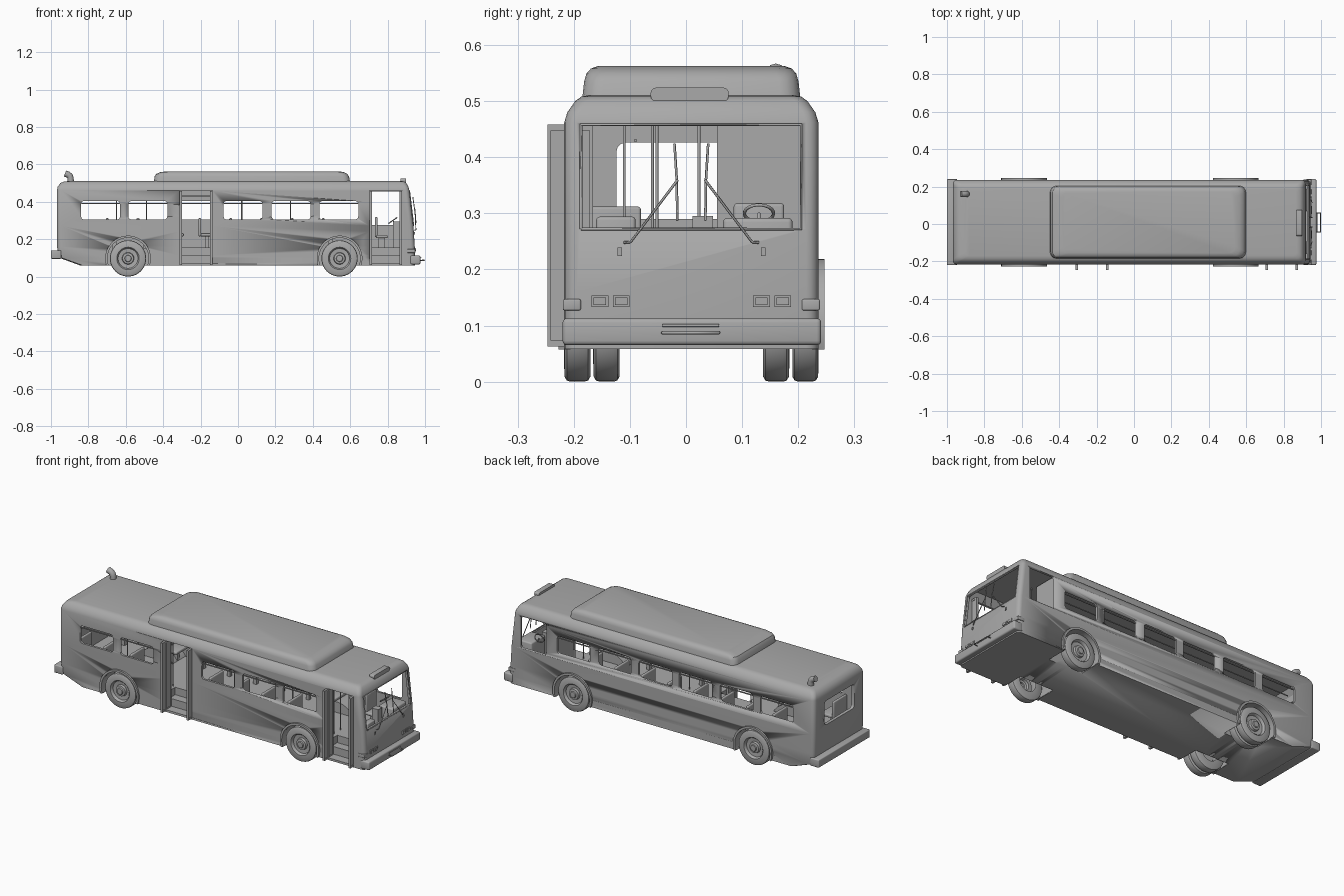
import bpy, bmesh, math
from mathutils import Vector, Matrix

if "Cube" in bpy.data.objects:
    bpy.data.objects.remove(bpy.data.objects["Cube"])

CY = 0.0095            # centre line of the body
HALF = 0.2265          # half width of the body
WIN_X = [-0.735, -0.482, -0.225, 0.027, 0.284, 0.539]
DOORS = [(-0.313, -0.137), (0.703, 0.877)]
WHEELS = [-0.588, 0.543]

grey = bpy.data.materials.new("plain grey")
grey.diffuse_color = (0.4, 0.4, 0.4, 1)
grey.use_nodes = True
grey.node_tree.nodes["Principled BSDF"].inputs["Base Color"].default_value = grey.diffuse_color


def finish(name, bm, smooth=True):
    bmesh.ops.recalc_face_normals(bm, faces=bm.faces)
    me = bpy.data.meshes.new(name)
    bm.to_mesh(me)
    bm.free()
    ob = bpy.data.objects.new(name, me)
    bpy.context.collection.objects.link(ob)
    me.materials.append(grey)
    if smooth:
        shade(ob)
    return ob


def shade(ob):
    bpy.ops.object.select_all(action='DESELECT')
    ob.select_set(True)
    bpy.context.view_layer.objects.active = ob
    bpy.ops.object.shade_smooth_by_angle(angle=math.radians(32))


def add_box(bm, x, y, z, round_axis=None, r=0.0):
    """Box from ranges; edges along round_axis (or all for 3) get rounded."""
    vs = bmesh.ops.create_cube(bm, size=1)['verts']
    for v in vs:
        v.co = Vector([(b[0] + b[1]) / 2 + c * (b[1] - b[0]) for c, b in zip(v.co, (x, y, z))])
    if round_axis is not None:
        es = {e for v in vs for e in v.link_edges}
        if round_axis < 3:
            es = [e for e in es if abs((e.verts[0].co - e.verts[1].co).normalized()[round_axis]) > 0.9]
        bmesh.ops.bevel(bm, geom=list(es), offset=r, segments=3, profile=0.5, affect='EDGES')


def box(name, x, y, z, round_axis=None, r=0.0):
    bm = bmesh.new()
    add_box(bm, x, y, z, round_axis, r)
    return finish(name, bm)


def loft(name, levels, corner):
    """Stack rounded rectangles given as (z, rear x, front x, half width)."""
    bm = bmesh.new()
    rings = []
    for z, x0, x1, h in levels:
        ring = []
        for cx, cy, a0 in ((x1, h, 0), (x0, h, 90), (x0, -h, 180), (x1, -h, 270)):
            px = cx - math.copysign(corner, cx)
            py = cy - math.copysign(corner, cy)
            for i in range(5):
                a = math.radians(a0 + i * 22.5)
                ring.append(bm.verts.new((px + corner * math.cos(a), CY + py + corner * math.sin(a), z)))
        rings.append(ring)
    n = len(rings[0])
    for a, b in zip(rings, rings[1:]):
        for i in range(n):
            bm.faces.new((a[i], a[(i + 1) % n], b[(i + 1) % n], b[i]))
    bm.faces.new(rings[0])
    bm.faces.new(rings[-1])
    return finish(name, bm, False)


def lathe(name, profile, x, y, z, side, steps=40):
    """Spin (radius, outward offset) points round a crosswise axle."""
    bm = bmesh.new()
    vs = [bm.verts.new((x + r, y + side * d, z)) for r, d in profile]
    es = [bm.edges.new(p) for p in zip(vs, vs[1:])]
    bmesh.ops.spin(bm, geom=vs + es, cent=(x, y, z), axis=(0, 1, 0), angle=math.tau, steps=steps)
    bmesh.ops.remove_doubles(bm, verts=bm.verts, dist=1e-5)
    return finish(name, bm)


def tube(name, paths, r, sides=4):
    cu = bpy.data.curves.new(name, 'CURVE')
    cu.dimensions = '3D'
    cu.bevel_depth = r
    cu.bevel_resolution = max(0, sides // 2 - 2)
    cu.use_fill_caps = True
    for pts in paths:
        sp = cu.splines.new('POLY')
        sp.points.add(len(pts) - 1)
        for p, c in zip(sp.points, pts):
            p.co = (*c, 1)
    ob = bpy.data.objects.new(name, cu)
    bpy.context.collection.objects.link(ob)
    cu.materials.append(grey)
    return ob


# Body shell: outer loft, hollowed and cut
body = loft("body", [(0.058, -0.84, 0.945, HALF), (0.1, -0.955, 0.945, HALF), (0.16, -0.968, 0.945, HALF),
                     (0.272, -0.968, 0.938, HALF), (0.462, -0.968, 0.916, HALF), (0.48, -0.964, 0.911, 0.221),
                     (0.5, -0.95, 0.9, 0.207), (0.508, -0.93, 0.888, 0.196), (0.511, -0.90, 0.87, 0.18)], 0.022)
cutters = [loft("cut_cabin", [(0.155, -0.95, 0.93, 0.214), (0.272, -0.95, 0.925, 0.214),
                              (0.462, -0.95, 0.902, 0.214), (0.497, -0.93, 0.885, 0.19)], 0.015)]
for i, x in enumerate(WIN_X):
    sides = [(0.15, 0.3)] if i == 2 else [(0.15, 0.3), (-0.3, -0.15)]
    for y in sides:
        cutters.append(box("cut_window", (x - 0.104, x + 0.104), y, (0.305, 0.404), 1, 0.016))
cutters.append(box("cut_driver_window", (0.71, 0.87), (0.15, 0.3), (0.275, 0.455), 1, 0.012))
cutters.append(box("cut_windshield", (0.86, 1.0), (-0.187, 0.205), (0.272, 0.458)))
cutters.append(box("cut_rear_window", (-1.1, -0.9), (-0.124, 0.142), (0.29, 0.426), 0, 0.016))
for x in DOORS:
    cutters.append(box("cut_door", x, (-0.3, -0.165), (0.07, 0.46)))
    cutters.append(box("cut_step", x, (-0.3, -0.115), (0.113, 0.4)))
for x in WHEELS:
    for y, s in ((CY + 0.11, 1), (CY - 0.11, -1)):
        cutters.append(lathe("cut_wheel_well", [(0, 0), (0.113, 0), (0.113, 0.2), (0, 0.2)], x, y, 0.097, s))
for c in cutters:
    m = body.modifiers.new("cut", 'BOOLEAN')
    m.operation, m.solver, m.object = 'DIFFERENCE', 'EXACT', c
shade(body)
for m in [m.name for m in body.modifiers if m.type == 'BOOLEAN']:
    bpy.ops.object.modifier_apply(modifier=m)
for c in cutters:
    bpy.data.objects.remove(c)

# Roof pod, front roof lamp and exhaust elbow
pod = loft("roof_pod", [(0.5, -0.45, 0.6, 0.195), (0.535, -0.446, 0.594, 0.191), (0.549, -0.437, 0.584, 0.187),
                        (0.558, -0.415, 0.565, 0.179), (0.563, -0.38, 0.54, 0.165)], 0.035)
shade(pod)
box("roof_lamp", (0.868, 0.898), (-0.063, 0.076), (0.5, 0.524), 0, 0.009)
tube("exhaust_elbow", [[(-0.895, 0.16, 0.49), (-0.895, 0.16, 0.525), (-0.899, 0.16, 0.537),
                        (-0.908, 0.16, 0.545), (-0.925, 0.16, 0.551)]], 0.017, 10)

# Bumpers and front rack
box("front_bumper", (0.92, 0.975), (-0.22, 0.241), (0.065, 0.113), 3, 0.008)
box("rear_bumper", (-1.0, -0.945), (-0.22, 0.24), (0.095, 0.14), 3, 0.005)
tube("front_rack", [[(0.96, -0.042, 0.1), (0.975, -0.042, 0.087), (0.997, -0.042, 0.087), (0.997, 0.059, 0.087),
                     (0.975, 0.059, 0.087), (0.96, 0.059, 0.1)],
                    [(0.978, -0.042, 0.1), (0.978, 0.059, 0.1)]], 0.003)

# Lamps on the front panel, mirrored about the centre line
for s in (-1, 1):
    for a, b in ((0.11, 0.14), (0.148, 0.178)):
        y = sorted((CY + s * a, CY + s * b))
        box("headlight_frame", (0.935, 0.949), y, (0.133, 0.154))
        box("headlight", (0.94, 0.952), (y[0] + 0.004, y[1] - 0.004), (0.137, 0.15))
    y = sorted((CY + s * 0.197, CY + s * 0.229))
    box("corner_lamp", (0.905, 0.948), y, (0.127, 0.147), 3, 0.003)
    box("wiper_base", (0.93, 0.945), sorted((CY + s * 0.124, CY + s * 0.132)), (0.224, 0.239))
    # Wiper arm and blade
    tube("wiper", [[(0.944, CY + s * 0.12, 0.248), (0.951, CY + s * 0.108, 0.249), (0.947, CY + s * 0.024, 0.36)],
                   [(0.935, CY + s * 0.03, 0.424), (0.944, CY + s * 0.026, 0.36), (0.952, CY + s * 0.025, 0.287)]],
         0.0025)

# Windshield frame
bm = bmesh.new()
tube("windshield_frame", [[(0.939, -0.187, 0.272), (0.917, -0.187, 0.458), (0.917, 0.205, 0.458),
                           (0.939, 0.205, 0.272), (0.939, -0.187, 0.272)]], 0.003)
bm.free()

# Window sash bars
for i, x in enumerate(WIN_X):
    for y in (CY + 0.218, CY - 0.218):
        if i != 2 or y > 0:
            box("window_sash", (x - 0.103, x + 0.103), (y - 0.003, y + 0.003), (0.388, 0.393))

# Open door leaves at each jamb
for x0, x1 in DOORS:
    for x, s in ((x0, 1), (x1, -1)):
        bm = bmesh.new()
        add_box(bm, sorted((x + s * 0.003, x + s * 0.009)), (-0.243, -0.17), (0.068, 0.453))
        for y in (-0.247, -0.21, -0.172):
            add_box(bm, sorted((x, x + s * 0.013)), (y, y + 0.006), (0.063, 0.458))
        for z in (0.063, 0.448):
            add_box(bm, sorted((x, x + s * 0.013)), (-0.247, -0.166), (z, z + 0.01))
        finish("door_leaf", bm)

# Wheels, arch flares and well liners
TYRE = [(0.05, -0.046), (0.088, -0.046), (0.095, -0.042), (0.097, -0.035), (0.097, -0.011), (0.095, -0.004),
        (0.088, 0), (0.06, 0.001), (0.056, -0.003), (0.053, -0.014), (0.032, -0.016), (0.029, -0.004),
        (0.018, -0.002), (0.016, 0.004), (0, 0.005)]
for x in WHEELS:
    for s in (-1, 1):
        lathe("wheel", TYRE, x, CY + s * 0.226, 0.097, s)
        if x < 0:
            lathe("inner_wheel", TYRE[:9] + [(0, -0.003)], x, CY + s * 0.174, 0.097, s)
        for name, r0, r1, d0, d1 in (("well_liner", 0.112, 0.118, 0.1, 0.22), ("arch_flare", 0.11, 0.122, 0.215, 0.237),
                                     ("well_back", 0.0, 0.114, 0.1, 0.106)):
            bm = bmesh.new()
            a0 = -0.33
            prof = [(r0, d0), (r1, d0), (r1, d1), (r0, d1)]
            vs = [bm.verts.new((x + r * math.cos(a0), CY + s * d, 0.097 - r * math.sin(a0) * -1)) for r, d in prof]
            f = bm.faces.new(vs)
            bmesh.ops.spin(bm, geom=[f] + list(f.edges) + vs, cent=(x, 0, 0.097), axis=(0, -1, 0),
                           angle=math.pi + 0.66, steps=28)
            bmesh.ops.remove_doubles(bm, verts=bm.verts, dist=1e-5)
            finish(name, bm)

# Passenger seats: pairs along both sides, clear of the doors
for i in range(9):
    x = -0.86 + i * 0.165
    for s in (-1, 1):
        if s < 0 and -0.42 < x < -0.12:
            continue
        y = sorted((CY + s * 0.09, CY + s * 0.208))
        box("seat_cushion", (x, x + 0.075), y, (0.215, 0.232), 3, 0.005)
        box("seat_back", (x - 0.012, x + 0.003), y, (0.215, 0.312), 3, 0.005)
        box("seat_leg", (x + 0.025, x + 0.045), sorted((CY + s * 0.14, CY + s * 0.16)), (0.15, 0.22))

# Grab poles and overhead rails
poles = [[(x, y, 0.15), (x, y, 0.5)] for x, y in
         ((-0.65, -0.06), (-0.49, 0.09), (-0.33, -0.11), (0.02, -0.06), (0.28, 0.09), (0.68, -0.11), (0.68, -0.052),
          (0.68, 0.023))]
rails = [[(-0.9, y, 0.43), (0.66, y, 0.43)] for y in (-0.09, 0.11)]
tube("grab_poles", poles + rails, 0.003, 6)

# Driver area: partition, seat, dashboard and steering wheel
box("driver_partition", (0.668, 0.676), (0.055, 0.222), (0.15, 0.49))
box("driver_seat", (0.74, 0.8), (0.08, 0.18), (0.205, 0.222), 3, 0.006)
box("driver_seat_back", (0.732, 0.747), (0.085, 0.175), (0.21, 0.318), 3, 0.006)
box("driver_seat_base", (0.75, 0.785), (0.11, 0.15), (0.15, 0.21))
box("dashboard", (0.835, 0.925), (0.066, 0.19), (0.15, 0.292), 3, 0.008)
box("fare_box", (0.83, 0.87), (0.012, 0.048), (0.15, 0.295))
box("front_ledge", (0.89, 0.925), (-0.16, -0.09), (0.15, 0.294), 3, 0.006)
bm = bmesh.new()
ring = [Vector((0.026 * math.cos(a * math.tau / 24), 0.026 * math.sin(a * math.tau / 24), 0)) for a in range(25)]
bm.free()
tilt = Matrix.Rotation(math.radians(-35), 3, 'Y')
tube("steering_wheel", [[tuple(tilt @ p + Vector((0.828, 0.13, 0.3))) for p in ring],
                        [(0.828, 0.13, 0.3), (0.85, 0.13, 0.27)]], 0.003, 6)
